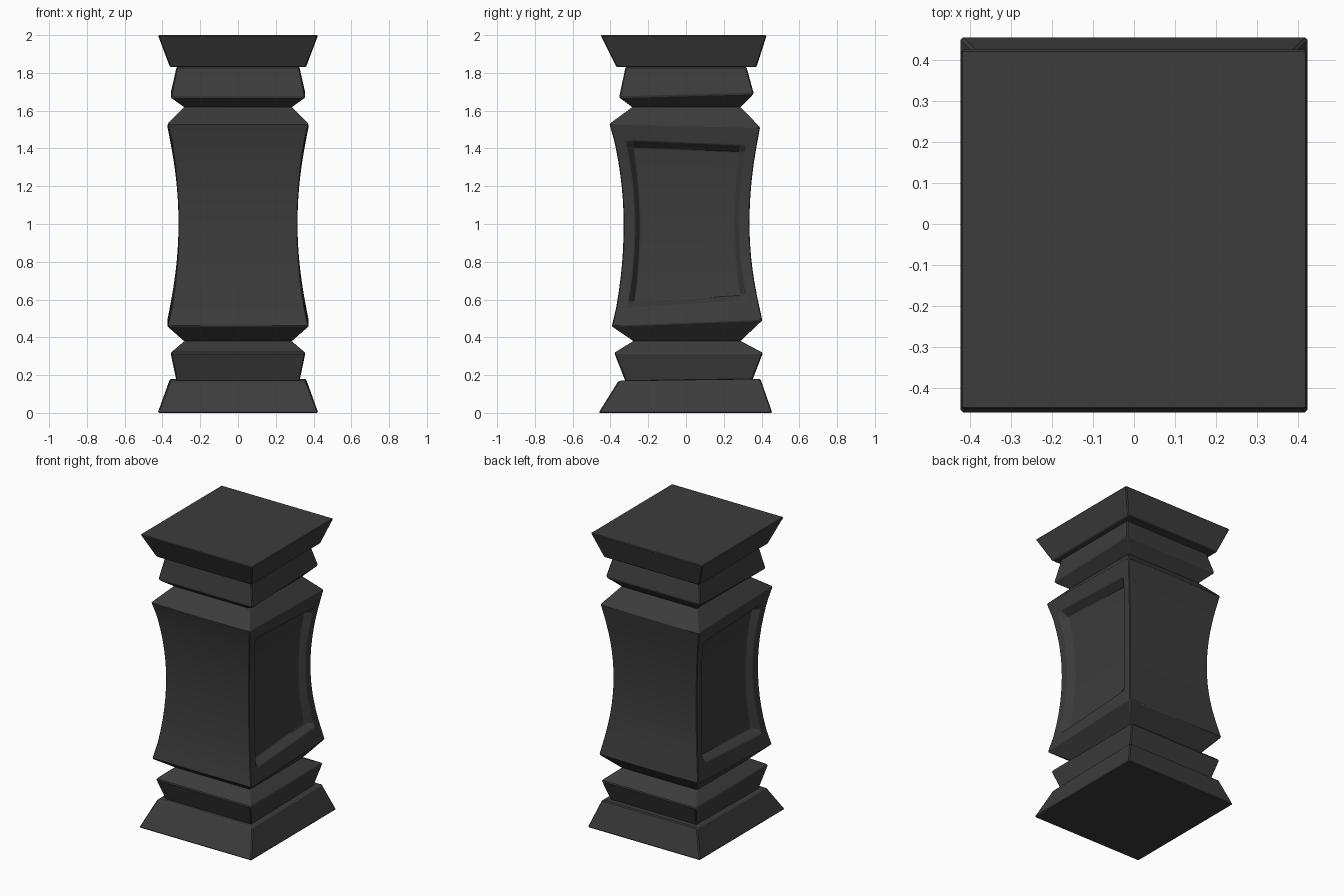
import bpy, bmesh

if "Cube" in bpy.data.objects:
    bpy.data.objects.remove(bpy.data.objects["Cube"])

stone = bpy.data.materials.new("dark_stone")
stone.diffuse_color = (0.045, 0.045, 0.045, 1)
stone.use_nodes = True
stone.node_tree.nodes["Principled BSDF"].inputs["Base Color"].default_value = stone.diffuse_color


def finish(name, bm, bevel=0.006):
    bmesh.ops.recalc_face_normals(bm, faces=bm.faces)
    me = bpy.data.meshes.new(name)
    bm.to_mesh(me)
    bm.free()
    me.materials.append(stone)
    ob = bpy.data.objects.new(name, me)
    bpy.context.collection.objects.link(ob)
    if bevel:
        m = ob.modifiers.new("worn_edges", "BEVEL")
        m.width, m.segments = bevel, 1
        m.limit_method, m.angle_limit = "ANGLE", 0.6
    return ob


def lerp(a, b, t):
    return a + (b - a) * t


# Square-section block; each ring is (half width, front y, back y, front z, back z)
def loft(name, rings):
    bm = bmesh.new()
    rows = [[bm.verts.new(p) for p in ((-w, yf, zf), (w, yf, zf), (w, yb, zb), (-w, yb, zb))]
            for w, yf, yb, zf, zb in rings]
    for a, b in zip(rows, rows[1:]):
        for i in range(4):
            j = (i + 1) % 4
            bm.faces.new((a[i], a[j], b[j], b[i]))
    bm.faces.new(rows[0])
    bm.faces.new(rows[-1])
    return finish(name, bm)


loft("base", [(.425, -.463, .457, 0, 0), (.36, -.357, .394, .17, .18)])
loft("lower_collar", [(.325, -.32, .352, .165, .175), (.357, -.38, .407, .318, .318),
                      (.28, -.275, .285, .383, .383)])
loft("upper_collar", [(.28, -.28, .285, 1.615, 1.615), (.357, -.354, .359, 1.67, 1.69),
                      (.325, -.32, .32, 1.832, 1.832)])
loft("cap", [(.36, -.368, .373, 1.83, 1.83), (.424, -.453, .427, 2, 2)])

# Shaft: waisted block with a recessed panel on each side
SEG = 12
heights = [(.458, .49), (.55, .597), (.583, .63)]
heights += [(lerp(.583, 1.407, i / SEG), lerp(.63, 1.377, i / SEG)) for i in range(1, SEG)]
heights += [(1.407, 1.377), (1.444, 1.414), (1.53, 1.512)]
last = len(heights) - 1

bm = bmesh.new()
sides = {-1: [], 1: []}
for r, (zf, zb) in enumerate(heights):
    s = ((zf + zb) / 2 - 1) / 0.53
    q = min(s * s, 1)
    w = .315 + .06 * q
    yf = -.33 - (.078 if s > 0 else .064) * q
    yb = .336 + (.058 if s > 0 else .069) * q
    lip = lerp(.026, .04, q)
    cols = [yf, yf + .06, yf + .06 + lip, yb - .055 - lip, yb - .055, yb]
    for sx, grid in sides.items():
        row = []
        for c, y in enumerate(cols):
            sunk = 2 <= r <= last - 2 and c in (2, 3)
            x = w - (lerp(.038, .055, q) if sunk else 0)
            row.append(bm.verts.new((sx * x, y, lerp(zf, zb, (y - yf) / (yb - yf)))))
        grid.append(row)
for grid in sides.values():
    for a, b in zip(grid, grid[1:]):
        for c in range(5):
            bm.faces.new((a[c], a[c + 1], b[c + 1], b[c]))
# Front and back faces
L, R = sides[-1], sides[1]
for r in range(last):
    for c in (0, -1):
        bm.faces.new((L[r][c], R[r][c], R[r + 1][c], L[r + 1][c]))
# Slopes in to the necks
for r, yf, yb, z in ((0, -.278, .288, .38), (last, -.283, .288, 1.62)):
    n = [bm.verts.new(p) for p in ((-.285, yf, z), (.285, yf, z), (.285, yb, z), (-.285, yb, z))]
    bm.faces.new(n)
    bm.faces.new((L[r][0], R[r][0], n[1], n[0]))
    bm.faces.new((R[r][-1], L[r][-1], n[3], n[2]))
    bm.faces.new(R[r] + [n[2], n[1]])
    bm.faces.new(L[r] + [n[3], n[0]])
shaft = finish("shaft", bm, .004)
bpy.context.view_layer.objects.active = shaft
shaft.select_set(True)
bpy.ops.object.shade_smooth_by_angle(angle=0.4)
